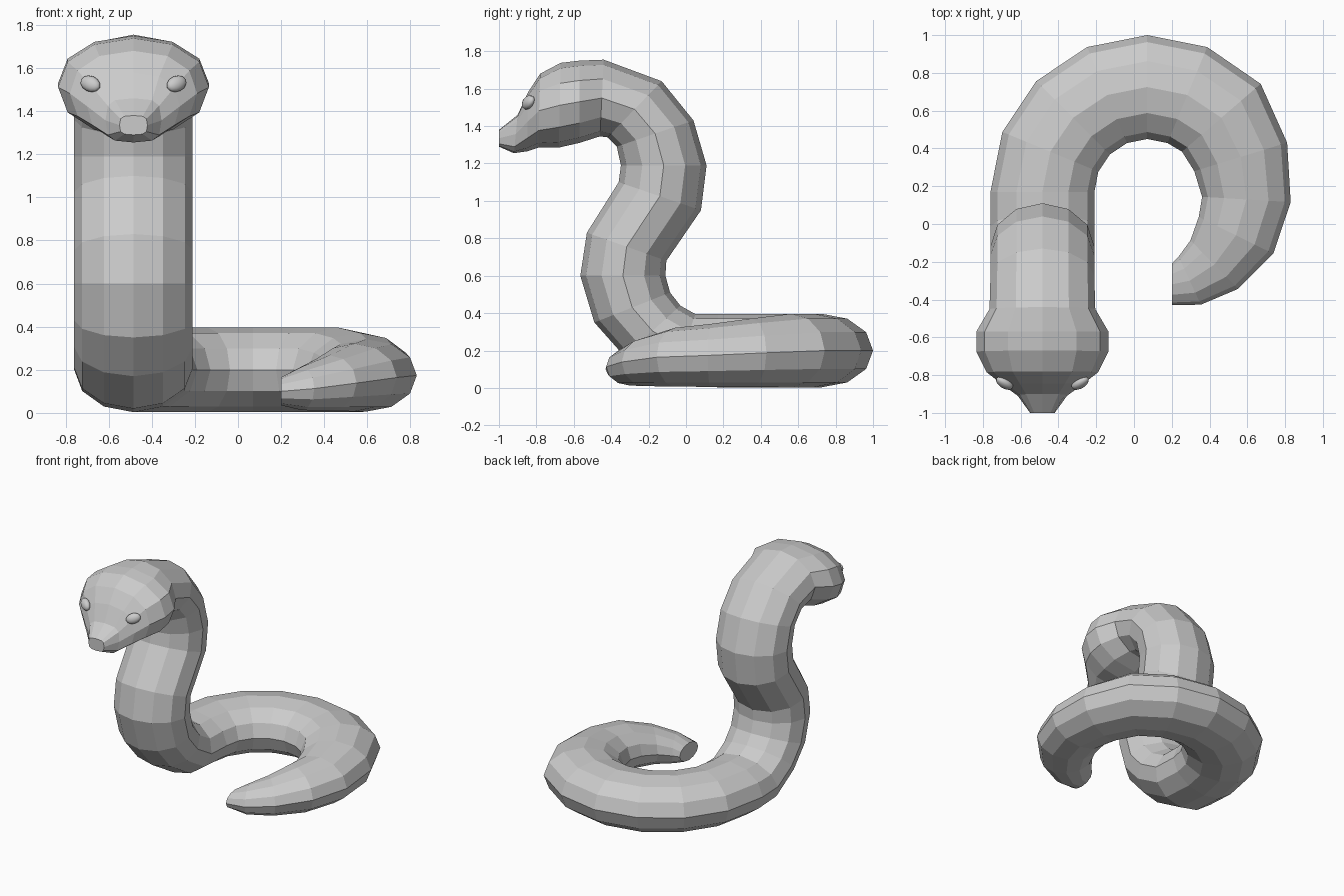
import bpy, bmesh, math
from mathutils import Vector, Matrix

if "Cube" in bpy.data.objects:
    bpy.data.objects.remove(bpy.data.objects["Cube"])

CX = -0.485   # head and neck plane
SIDES = 12

def ring(centre, side, up, p=1.0):
    """Elliptical section; p < 1 makes it boxier."""
    pts = []
    for i in range(SIDES):
        a = 2 * math.pi * i / SIDES
        c, s = round(math.cos(a), 6), round(math.sin(a), 6)
        pts.append(centre + side * math.copysign(abs(c) ** p, c)
                   + up * math.copysign(abs(s) ** p, s))
    return pts

# Head and neck: back/top (y, z), front/bottom (y, z), half width, roundness
upright = [
    (-1.00, 1.38, -1.00, 1.29, 0.065, 0.6),
    (-0.90, 1.46, -0.92, 1.255, 0.13, 0.6),
    (-0.845, 1.58, -0.85, 1.265, 0.215, 0.85),
    (-0.78, 1.68, -0.79, 1.285, 0.295, 0.9),
    (-0.67, 1.738, -0.68, 1.285, 0.35, 0.95),
    (-0.57, 1.75, -0.57, 1.31, 0.35, 0.95),
    (-0.44, 1.755, -0.46, 1.345, 0.28, 1),
    (-0.13, 1.64, -0.42, 1.34, 0.275, 1),
    (0.04, 1.43, -0.37, 1.29, 0.275, 1),
    (0.11, 1.19, -0.348, 1.19, 0.275, 1),
    (0.08, 0.95, -0.36, 1.10, 0.275, 1),
    (-0.105, 0.68, -0.53, 0.83, 0.275, 1),
    (-0.11, 0.60, -0.565, 0.60, 0.275, 1),
    (-0.085, 0.51, -0.49, 0.35, 0.275, 1),
    (-0.03, 0.44, -0.33, 0.17, 0.275, 1),
    (0.05, 0.395, -0.08, 0.02, 0.275, 1),
]
rings = []
for y1, z1, y0, z0, hw, p in upright:
    top, bottom = Vector((CX, y1, z1)), Vector((CX, y0, z0))
    rings.append(ring((top + bottom) / 2, Vector((hw, 0, 0)), (top - bottom) / 2, p))

# Coil on the ground: regular arc, then tapering tail (x, y, half width)
coil = []
for k in range(7):
    a = math.radians(180 - 22.5 * k)
    coil.append((0.07 + 0.555 * math.cos(a), 0.17 + 0.555 * math.sin(a), 0.275))
coil += [(0.565, 0.355, 0.257), (0.595, 0.13, 0.235), (0.54, -0.06, 0.22),
         (0.425, -0.215, 0.18), (0.295, -0.30, 0.14), (0.20, -0.32, 0.11)]
for i, (x, y, hw) in enumerate(coil):
    a, b = coil[max(i - 1, 0)], coil[min(i + 1, len(coil) - 1)]
    t = Vector((b[0] - a[0], b[1] - a[1], 0)).normalized()
    if i == 0:
        t = Vector((0, 1, 0))
    if i == len(coil) - 1:
        t = Vector((-1, 0, 0))
    h = hw * 0.715
    z = 0.2 if hw > 0.27 else h + 0.02 * (1 - hw / 0.275) + 0.003
    if i == len(coil) - 1:
        h, z = 0.065, 0.1
    rings.append(ring(Vector((x, y, z)), t.cross(Vector((0, 0, 1))) * hw, Vector((0, 0, h))))

# Body: loft all sections from snout to tail
bm = bmesh.new()
loops = [[bm.verts.new(p) for p in r] for r in rings]
for a, b in zip(loops, loops[1:]):
    for i in range(SIDES):
        j = (i + 1) % SIDES
        bm.faces.new((a[i], a[j], b[j], b[i]))
bm.faces.new(loops[0])
bm.faces.new(loops[-1])
bmesh.ops.recalc_face_normals(bm, faces=bm.faces)
mesh = bpy.data.meshes.new("snake_body")
bm.to_mesh(mesh)
bm.free()
bpy.context.collection.objects.link(bpy.data.objects.new("snake_body", mesh))

# Eyes: small tilted ellipsoids, mirrored about the head plane
for name, s in (("left_eye", -1), ("right_eye", 1)):
    long_axis = Vector((s * 0.8, 0.5, 0.35)).normalized()
    out = Vector((s * 0.5, -0.8, 0.3))
    out = (out - long_axis * out.dot(long_axis)).normalized()
    third = out.cross(long_axis)
    rot = Matrix((long_axis, third, out)).transposed()
    if rot.determinant() < 0:
        rot.col[1] = -third
    bpy.ops.mesh.primitive_uv_sphere_add(segments=12, ring_count=8, radius=1)
    eye = bpy.context.object
    eye.name = name
    eye.matrix_world = (Matrix.Translation((CX + s * 0.2, -0.843, 1.527))
                        @ rot.to_4x4() @ Matrix.Diagonal((0.053, 0.037, 0.027, 1)))
    bpy.ops.object.shade_smooth()
